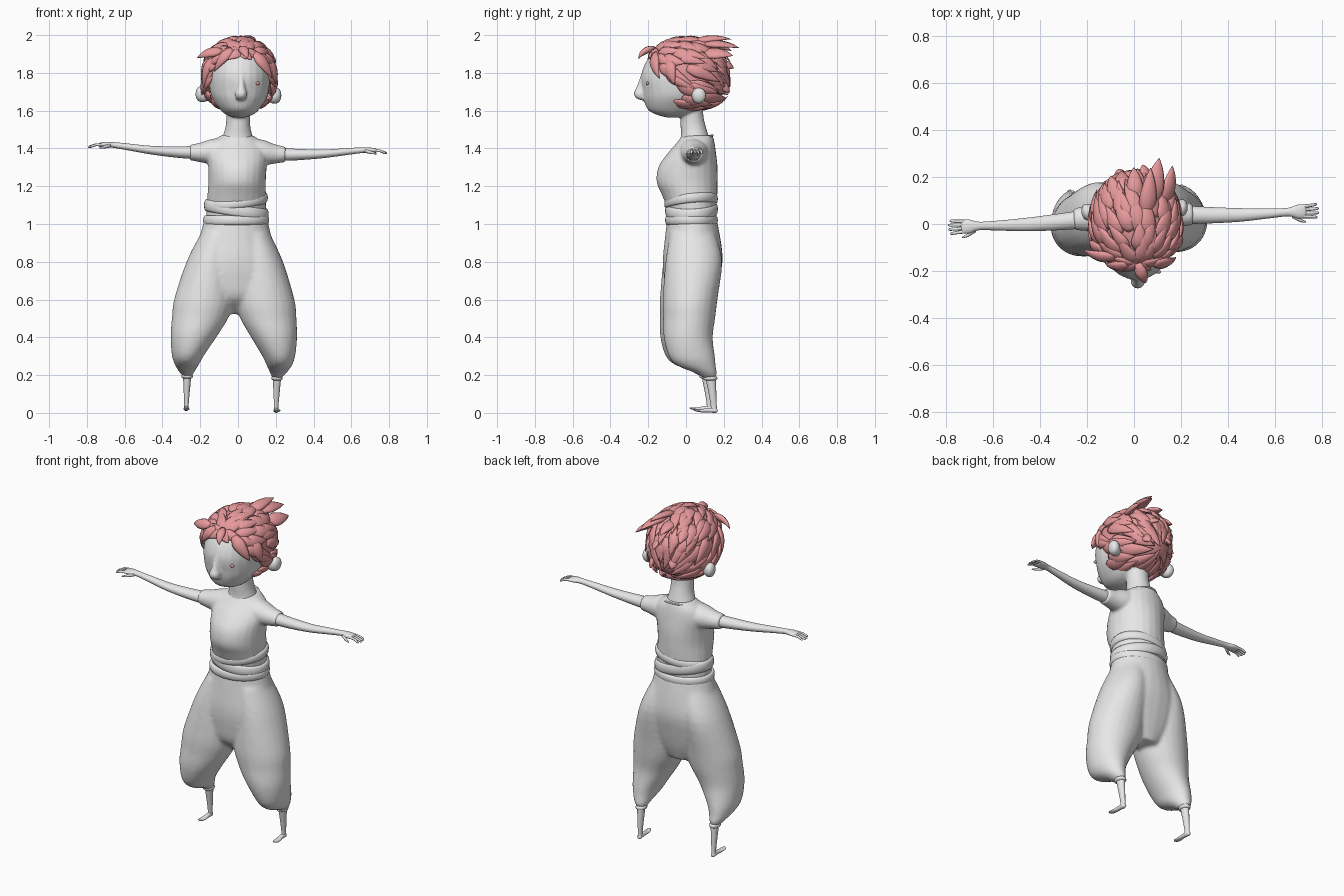
import bpy, bmesh, random
from math import sin, cos, pi, sqrt
from mathutils import Matrix, Vector

random.seed(4)
if "Cube" in bpy.data.objects:
    bpy.data.objects.remove(bpy.data.objects["Cube"])

# the whole figure leans and turns very slightly
POSE = (Matrix.Translation((-0.03, 0, 0.005))
        @ Matrix.Rotation(0.045, 4, 'Z') @ Matrix.Rotation(0.021, 4, 'Y'))


def material(name, rgb):
    m = bpy.data.materials.new(name)
    m.use_nodes = True
    m.diffuse_color = (*rgb, 1)
    m.node_tree.nodes["Principled BSDF"].inputs["Base Color"].default_value = (*rgb, 1)
    return m


GREY = material("plain_grey", (0.8, 0.8, 0.8))
ROSE = material("rose_hair", (0.8, 0.32, 0.33))


def finish(name, bm, mat, voxel=0, smooth=0):
    """Turn a bmesh into a smooth object, optionally fusing its pieces."""
    bmesh.ops.recalc_face_normals(bm, faces=bm.faces)
    me = bpy.data.meshes.new(name)
    bm.to_mesh(me)
    bm.free()
    me.shade_smooth()
    me.materials.append(mat)
    ob = bpy.data.objects.new(name, me)
    bpy.context.scene.collection.objects.link(ob)
    ob.matrix_world = POSE
    if voxel:
        r = ob.modifiers.new("fuse", 'REMESH')
        r.mode, r.voxel_size, r.use_smooth_shade = 'VOXEL', voxel, True
        s = ob.modifiers.new("soften", 'SMOOTH')
        s.factor, s.iterations = 0.5, smooth
    return ob


def skin(bm, rings, closed=False):
    """Bridge equal rings of points into a tube with end caps."""
    loops = [[bm.verts.new(p) for p in r] for r in rings]
    n = len(loops[0])
    pairs = list(zip(loops, loops[1:])) + ([(loops[-1], loops[0])] if closed else [])
    for a, b in pairs:
        for i in range(n):
            j = (i + 1) % n
            bm.faces.new((a[i], a[j], b[j], b[i]))
    if not closed:
        bm.faces.new(loops[0])
        bm.faces.new(loops[-1])


def loft(bm, stations, axis='Z', side=1, n=24, steps=4):
    """Smooth tube through (x, y, z, radius_a, radius_b) stations."""
    s = [Vector(q) for q in stations]
    s = [s[0]] + s + [s[-1]]
    fine = []
    for a, b, c, d in zip(s, s[1:], s[2:], s[3:]):
        for k in range(steps):
            t = k / steps
            fine.append(0.5 * (2 * b + (c - a) * t + (2 * a - 5 * b + 4 * c - d) * t * t
                               + (3 * b - a - 3 * c + d) * t ** 3))
    fine.append(s[-1])
    rings = []
    for x, y, z, ra, rb in fine:
        ring = []
        for i in range(n):
            u, v = max(ra, .001) * cos(2 * pi * i / n), max(rb, .001) * sin(2 * pi * i / n)
            off = {'Z': (u, v, 0), 'X': (0, u, v), 'Y': (u, 0, v)}[axis]
            ring.append((side * (x + off[0]), y + off[1], z + off[2]))
        rings.append(ring)
    skin(bm, rings)


def band(name, z, half, rx, ry, cy, tilt_x, tilt_y, thick=0.012):
    """Soft cloth strip around the body, tilted sideways and front to back."""
    bm = bmesh.new()
    rings = []
    for i in range(48):
        a = 2 * pi * i / 48
        zc = z + tilt_x * cos(a) + tilt_y * sin(a)
        rings.append([((rx + thick * cos(b)) * cos(a), cy + (ry + thick * cos(b)) * sin(a),
                       zc + half * sin(b)) for b in [2 * pi * k / 10 for k in range(10)]])
    skin(bm, rings, closed=True)
    return finish(name, bm, GREY)


# baggy trousers: hips and two legs fused together
bm = bmesh.new()
loft(bm, [(0, .06, .52, .08, .06), (0, .03, .6, .2, .12), (0, .03, .7, .26, .145),
          (0, .035, .8, .248, .158), (0, .035, .9, .2, .15), (0, .03, 1.03, .165, .13)])
for s in (1, -1):
    loft(bm, [(.238, .115, .185, .026, .033), (.243, .09, .215, .046, .062),
              (.245, .045, .25, .066, .102), (.24, .02, .3, .087, .122),
              (.212, .002, .4, .123, .13), (.18, .008, .5, .15, .138),
              (.16, .014, .6, .158, .145), (.13, .035, .8, .124, .15),
              (.09, .03, .95, .09, .12)], side=s)
finish("trousers", bm, GREY, 0.01, 8)

# shirt: torso with short sleeves
bm = bmesh.new()
loft(bm, [(0, .03, .98, .16, .13), (0, .03, 1.07, .158, .13), (0, .018, 1.15, .155, .147),
          (0, .005, 1.22, .152, .162), (0, .01, 1.3, .155, .156), (0, .03, 1.37, .16, .128),
          (0, .05, 1.425, .135, .1), (0, .06, 1.465, .085, .08)])
for s in (1, -1):
    loft(bm, [(.06, .035, 1.375, .085, .08), (.14, .035, 1.375, .072, .067),
              (.2, .032, 1.37, .055, .051), (.255, .03, 1.369, .046, .041)], 'X', s)
finish("shirt", bm, GREY, 0.008, 6)
band("collar", 1.437, .005, .09, .095, .045, 0, .028, .005)

# waist sash: overlapping wraps
band("sash_lower", 1.015, .026, .163, .128, .028, .004, .0)
band("sash_middle", 1.07, .032, .16, .128, .028, -.022, .005)
band("sash_upper", 1.115, .026, .154, .13, .026, .022, .012)

# arms, hands, shins and feet
for s, word in ((1, "left"), (-1, "right")):
    bm = bmesh.new()
    loft(bm, [(.2, .03, 1.37, .04, .036), (.3, .023, 1.369, .036, .031),
              (.45, .017, 1.376, .029, .023), (.58, .018, 1.391, .021, .018),
              (.66, .02, 1.4, .018, .015), (.7, .02, 1.401, .029, .014),
              (.73, .02, 1.399, .029, .011), (.738, .02, 1.398, .015, .006)], 'X', s)
    for k in (-1.5, -.5, .5, 1.5):
        tip = .795 - .007 * abs(k)
        loft(bm, [(.715, .02 + .014 * k, 1.4, .008, .008), (.755, .02 + .016 * k, 1.398, .007, .007),
                  (tip - .006, .02 + .018 * k, 1.388, .006, .006),
                  (tip, .02 + .018 * k, 1.386, .002, .002)], 'X', s, 8, 2)
    loft(bm, [(.675, .005, 1.396, .011, .01), (.71, -.017, 1.388, .008, .008),
              (.735, -.026, 1.383, .003, .003)], 'X', s, 8, 2)
    finish(word + "_arm", bm, GREY)

    bm = bmesh.new()
    loft(bm, [(.238, .12, .2, .024, .027), (.238, .122, .17, .021, .026),
              (.238, .13, .1, .016, .02), (.238, .136, .04, .012, .016),
              (.238, .138, .008, .013, .017)], side=s, n=16)
    loft(bm, [(.238, .157, .012, .005, .006), (.238, .145, .013, .013, .013),
              (.238, .11, .014, .013, .012), (.24, .07, .011, .016, .008),
              (.242, .045, .013, .015, .006), (.242, .03, .016, .004, .003)], 'Y', s, 16)
    finish(word + "_leg", bm, GREY)
    bm = bmesh.new()
    loft(bm, [(.238, .118, .172, .02, .026), (.238, .118, .178, .029, .036),
              (.238, .118, .19, .029, .036), (.238, .118, .197, .02, .026)], side=s)
    finish(word + "_trouser_cuff", bm, GREY)

# neck, head, nose and ears
bm = bmesh.new()
loft(bm, [(0, .05, 1.4, .1, .09), (0, .045, 1.46, .079, .074), (0, .037, 1.51, .066, .067),
          (0, .03, 1.56, .063, .062), (0, .02, 1.64, .065, .065)])
loft(bm, [(0, -.06, 1.56, .03, .045), (0, -.065, 1.575, .072, .095), (0, -.06, 1.6, .102, .143),
          (0, -.05, 1.65, .138, .175), (0, -.045, 1.7, .156, .188), (0, -.045, 1.78, .161, .195),
          (0, -.03, 1.86, .15, .18), (0, -.02, 1.92, .11, .14), (0, -.01, 1.95, .04, .05)])
loft(bm, [(0, -.21, 1.84, .006, .012), (0, -.222, 1.77, .014, .024), (0, -.235, 1.72, .022, .029),
          (0, -.245, 1.685, .031, .033), (0, -.238, 1.66, .026, .026), (0, -.225, 1.65, .01, .01)])
for s in (1, -1):
    loft(bm, [(.13, .045, 1.675, .02, .025), (.165, .05, 1.675, .026, .033),
              (.19, .056, 1.678, .037, .043), (.215, .06, 1.68, .033, .037),
              (.227, .062, 1.68, .012, .014)], 'X', s)
finish("head", bm, GREY, 0.007, 4)

# single small eye
bm = bmesh.new()
bmesh.ops.create_uvsphere(bm, u_segments=12, v_segments=8, radius=1, matrix=Matrix.Translation(
    (.088, -.21, 1.742)) @ Matrix.Diagonal((.011, .008, .009, 1)))
finish("left_eye", bm, ROSE)

# hair: scalp cap with tapered locks flowing from a whorl above the brow
MID = Vector((0, 0, 1.805))


def scalp(d, k=1.0):
    """Point on the hair volume in direction d; the lower half is fuller."""
    fuller = sqrt(1 + d.z * d.z) if d.z < 0 else 1
    return MID + k * Vector((.185 * fuller * d.x, .21 * fuller * d.y,
                             d.z * (.2 if d.z < 0 else .172)))


def hairline(p):
    return max(1.60, 1.68 - (0.9 if p.y < 0 else 0.6) * p.y)


bm = bmesh.new()
bmesh.ops.create_uvsphere(bm, u_segments=40, v_segments=24, radius=1)
for v in bm.verts:
    v.co = scalp(v.co.normalized(), 0.985)
bmesh.ops.bisect_plane(bm, geom=bm.verts[:] + bm.edges[:] + bm.faces[:], clear_inner=True,
                       plane_co=(0, 0, 1.71), plane_no=(0, .85, 1))
bmesh.ops.holes_fill(bm, edges=bm.edges, sides=0)
finish("hair_cap", bm, ROSE)


def lock(bm, pts, width, thick=0.015):
    rings = []
    for i, p in enumerate(pts):
        u = i / (len(pts) - 1)
        along = (pts[min(i + 1, len(pts) - 1)] - pts[max(i - 1, 0)]).normalized()
        side = along.cross(p - MID).normalized()
        out = side.cross(along)
        f = max(.02, min(1, .45 + 2 * u) * (1 - u ** 2.2))
        rings.append([p + f * (side * width * cos(a) + out * thick * sin(a))
                      for a in [2 * pi * k / 8 for k in range(8)]])
    skin(bm, rings)


bm = bmesh.new()
POLE = Vector((0, -.82, .57)).normalized()
E1 = Vector((1, 0, 0))
E2 = POLE.cross(E1)
for layer, t0 in enumerate((.04, .4, .75, 1.1, 1.45, 1.8, 2.15)):
    count = 9 + int(13 * sin(t0))
    for i in range(count):
        phi = 2 * pi * (i + .5 * (layer % 2)) / count + random.uniform(-.12, .12)
        start = t0 + random.uniform(-.08, .08)
        swirl = random.uniform(-.1, .3)
        lift = random.uniform(.02, .07) + (.07 * random.random() if layer > 2 else 0)
        length = random.uniform(.65, .9)
        while length > .2:
            pts = []
            for k in range(10):
                u = k / 9
                t, f = start + u * length, phi + swirl * u
                d = POLE * cos(t) + (E1 * cos(f) + E2 * sin(f)) * sin(t)
                pts.append(scalp(d, .97 + .05 * sin(pi * min(u, .5)) + lift * u * u))
            if pts[-1].z > hairline(pts[-1]):
                break
            length -= .08
        if length > .2:
            lock(bm, pts, random.uniform(.03, .042))

# larger loose spikes: root, tip, width
SPIKES = [((.06, .08, 1.95), (.11, .275, 1.93), .05), ((.12, .08, 1.9), (.165, .24, 1.89), .045),
          ((0, .1, 1.94), (0, .24, 1.91), .04), ((.04, .03, 1.96), (.07, .235, 1.975), .042),
          ((-.07, .08, 1.92), (-.1, .21, 1.87), .04), ((.05, .15, 1.85), (.04, .25, 1.82), .038),
          ((-.05, .16, 1.78), (-.06, .235, 1.72), .036), ((.08, .15, 1.76), (.08, .225, 1.69), .036),
          ((-.1, -.14, 1.91), (-.23, -.1, 1.87), .035), ((-.15, -.1, 1.87), (-.19, -.06, 1.71), .035),
          ((.14, -.1, 1.87), (.19, -.07, 1.74), .042), ((.07, -.17, 1.9), (.165, -.15, 1.77), .04),
          ((-.05, -.17, 1.92), (-.14, -.16, 1.8), .035), ((0, -.17, 1.93), (.03, -.255, 1.87), .03)]
for root, tip, w in SPIKES:
    a, c = Vector(root), Vector(tip)
    b = (a + c) / 2
    b += (b - MID).normalized() * .03
    lock(bm, [a * (1 - u) ** 2 + b * 2 * u * (1 - u) + c * u * u
              for u in [k / 9 for k in range(10)]], w, .02)
finish("hair_locks", bm, ROSE)
